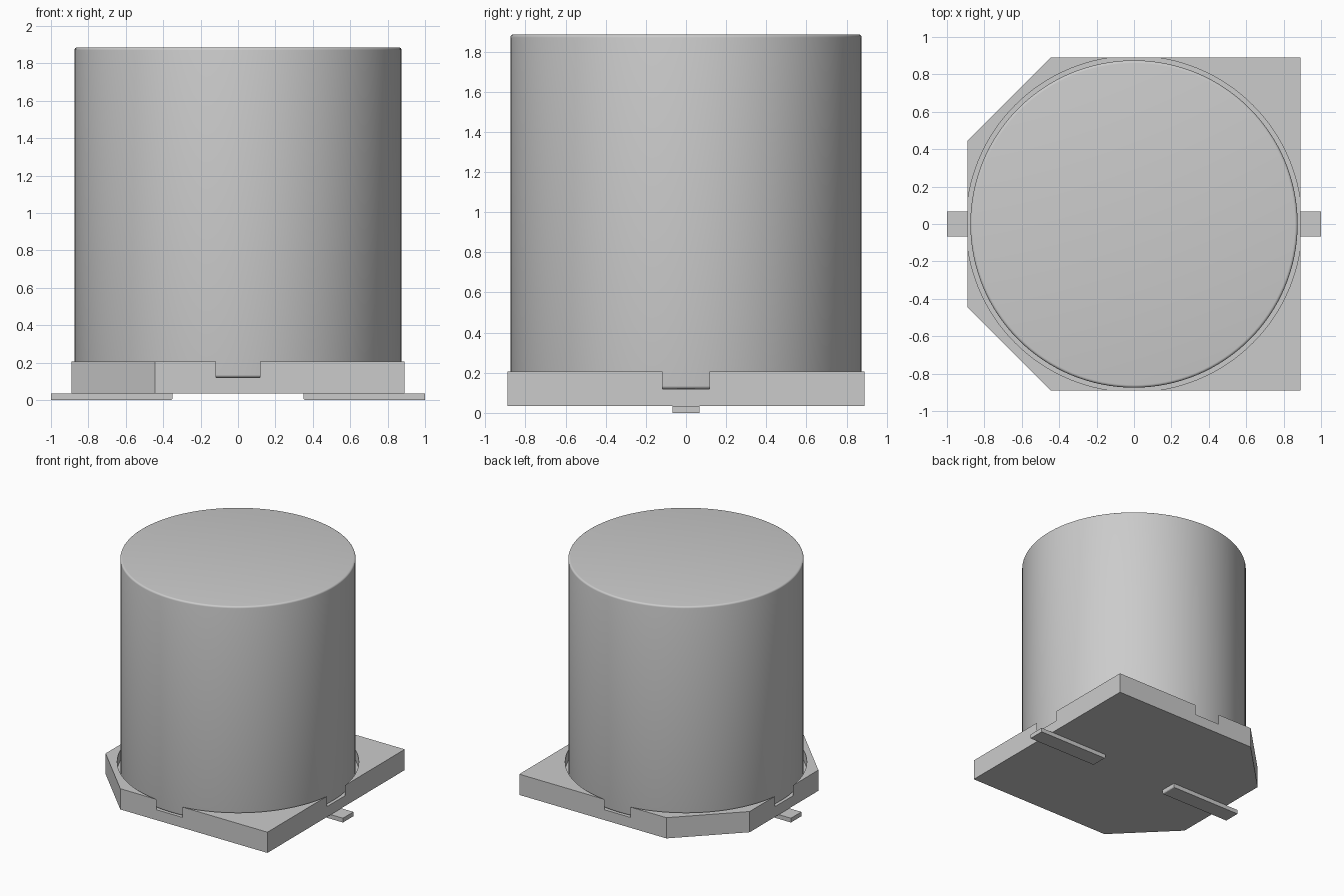
import bpy, bmesh, math

cube = bpy.data.objects.get("Cube")
if cube:
    bpy.data.objects.remove(cube, do_unlink=True)

grey = bpy.data.materials.new("light grey")
grey.use_nodes = True
COLOUR = (0.6, 0.6, 0.6, 1)
grey.diffuse_color = COLOUR
grey.node_tree.nodes["Principled BSDF"].inputs["Base Color"].default_value = COLOUR

HALF, CHAMFER = 0.89, 0.445
BASE_Z, BASE_TOP, FLOOR = 0.035, 0.205, 0.12
CAN_R, RECESS_R, TOP = 0.875, 0.898, 1.885


def add_object(name, bm):
    bmesh.ops.recalc_face_normals(bm, faces=bm.faces)
    mesh = bpy.data.meshes.new(name)
    bm.to_mesh(mesh)
    bm.free()
    obj = bpy.data.objects.new(name, mesh)
    bpy.context.collection.objects.link(obj)
    mesh.materials.append(grey)
    return obj


def activate(obj):
    bpy.ops.object.select_all(action='DESELECT')
    obj.select_set(True)
    bpy.context.view_layer.objects.active = obj


def prism(name, outline, z0, z1):
    bm = bmesh.new()
    face = bm.faces.new([bm.verts.new((x, y, z0)) for x, y in outline])
    result = bmesh.ops.extrude_face_region(bm, geom=[face])
    verts = [v for v in result["geom"] if isinstance(v, bmesh.types.BMVert)]
    bmesh.ops.translate(bm, verts=verts, vec=(0, 0, z1 - z0))
    return add_object(name, bm)


def cylinder(name, radius, z0, z1, rim=0):
    bm = bmesh.new()
    bmesh.ops.create_cone(bm, cap_ends=True, segments=128, radius1=radius,
                          radius2=radius, depth=z1 - z0)
    bmesh.ops.translate(bm, verts=bm.verts, vec=(0, 0, (z0 + z1) / 2))
    if rim:
        edges = [e for e in bm.edges if abs(e.verts[0].co.z - e.verts[1].co.z) < 1e-4]
        bmesh.ops.bevel(bm, geom=edges, offset=rim, segments=4, profile=0.5,
                        affect='EDGES')
    return add_object(name, bm)


# Base plate with two cut corners and a round recess that breaks through each side
outline = [(HALF, -HALF), (HALF, HALF), (-CHAMFER, HALF), (-HALF, CHAMFER),
           (-HALF, -CHAMFER), (-CHAMFER, -HALF)]
base = prism("base_plate", outline, BASE_Z, BASE_TOP)
cutter = cylinder("recess_cutter", RECESS_R, FLOOR, BASE_TOP + 0.1)
cutter.hide_render = True
cut = base.modifiers.new("recess", 'BOOLEAN')
cut.operation = 'DIFFERENCE'
cut.solver = 'EXACT'
cut.object = cutter
activate(base)
bpy.ops.object.modifier_apply(modifier=cut.name)
bpy.data.objects.remove(cutter, do_unlink=True)
bpy.ops.object.shade_smooth_by_angle(angle=math.radians(25))

# Can with softly rounded rims
can = cylinder("can", CAN_R, FLOOR, TOP, rim=0.015)
activate(can)
bpy.ops.object.shade_smooth_by_angle(angle=math.radians(30))

# Flat terminals, with the lower inner edge rounded off
for name, side in (("left_terminal", 1), ("right_terminal", -1)):
    inner, outer, half_width = 0.35, 1.0, 0.068
    pts = [(side * inner, -half_width), (side * outer, -half_width),
           (side * outer, half_width), (side * inner, half_width)]
    terminal = prism(name, pts, 0, BASE_Z)
    bm = bmesh.new()
    bm.from_mesh(terminal.data)
    edges = [e for e in bm.edges
             if all(abs(v.co.x) < 0.5 and v.co.z < 0.01 for v in e.verts)]
    bmesh.ops.bevel(bm, geom=edges, offset=0.01, segments=3, profile=0.5,
                    affect='EDGES')
    bm.to_mesh(terminal.data)
    bm.free()
